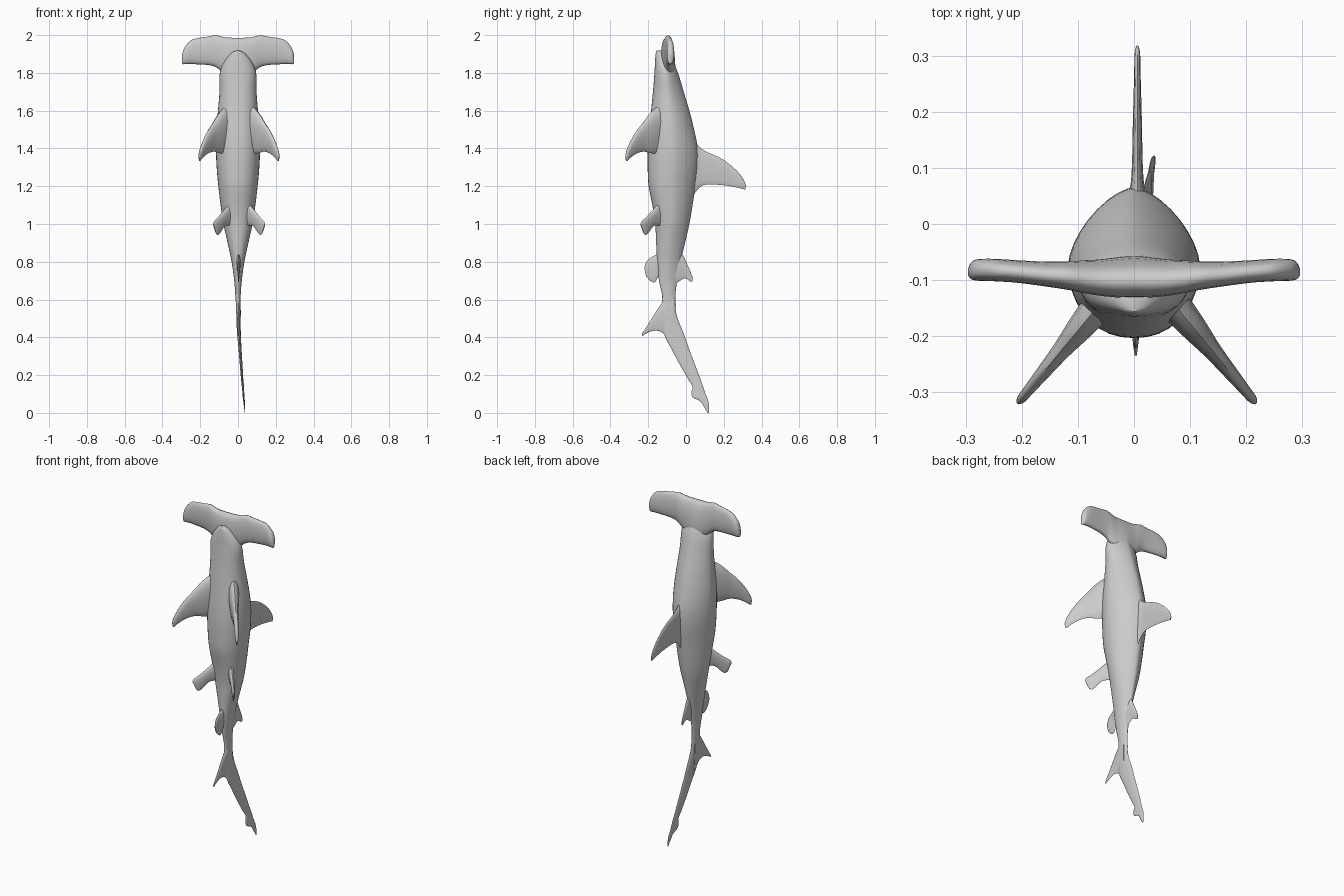
import bpy, bmesh, math
from mathutils import Vector


def refine(stations, n=5):
    """Smooth Catmull-Rom subdivision of a list of number tuples."""
    out, last = [], len(stations) - 1
    for i in range(last):
        p0, p1 = stations[max(i - 1, 0)], stations[i]
        p2, p3 = stations[i + 1], stations[min(i + 2, last)]
        for k in range(n):
            t = k / n
            out.append([0.5 * (2 * b + (c - a) * t + (2 * a - 5 * b + 4 * c - d) * t * t
                               + (3 * b - a - 3 * c + d) * t ** 3)
                        for a, b, c, d in zip(p0, p1, p2, p3)])
    out.append(list(stations[-1]))
    return out


def loft(name, rings):
    bm = bmesh.new()
    rows = [[bm.verts.new(p) for p in ring] for ring in rings]
    n = len(rows[0])
    for a, b in zip(rows, rows[1:]):
        for i in range(n):
            bm.faces.new((a[i], a[(i + 1) % n], b[(i + 1) % n], b[i]))
    bm.faces.new(rows[0])
    bm.faces.new(rows[-1])
    bmesh.ops.recalc_face_normals(bm, faces=bm.faces)
    mesh = bpy.data.meshes.new(name)
    bm.to_mesh(mesh)
    bm.free()
    obj = bpy.data.objects.new(name, mesh)
    bpy.context.collection.objects.link(obj)
    bpy.ops.object.select_all(action='DESELECT')
    obj.select_set(True)
    bpy.context.view_layer.objects.active = obj
    bpy.ops.object.shade_smooth_by_angle(angle=math.radians(50))
    return obj


def power(v, e):
    return math.copysign(abs(v) ** e, v)


def fin(name, origin, direction, ribs, n=16):
    """Ribs: (lead distance, lead z, trail distance, trail z, half thickness)."""
    o, d = Vector((*origin, 0)), Vector((*direction, 0)).normalized()
    side = Vector((-d.y, d.x, 0))
    rings = []
    for sl, zl, st, zt, h in refine(ribs):
        ring = []
        for i in range(n):
            a = 2 * math.pi * i / n
            u = (1 - math.cos(a)) / 2
            p = o + d * (sl + (st - sl) * u) + side * (h * math.sin(a) * (1.25 - 0.6 * u))
            p.z = zl + (zt - zl) * u
            ring.append(p)
        rings.append(ring)
    return loft(name, rings)


# Body: z, belly y, back y, half width
body = [(1.918, -.156, -.12, .006), (1.905, -.16, -.10, .035), (1.86, -.164, -.07, .072),
        (1.80, -.167, -.042, .096), (1.70, -.175, -.012, .098), (1.60, -.185, .018, .106),
        (1.50, -.195, .043, .115), (1.40, -.202, .063, .117), (1.30, -.203, .064, .113),
        (1.20, -.198, .05, .104), (1.10, -.178, .035, .092), (1.00, -.163, .018, .077),
        (.90, -.158, -.005, .055), (.80, -.153, -.028, .034), (.70, -.143, -.047, .02),
        (.62, -.126, -.056, .014), (.56, -.13, -.052, .01)]
rings = []
for z, y0, y1, w in refine(body, 4):
    mid, ring = y0 + .5 * (y1 - y0), []
    for i in range(36):
        a = 2 * math.pi * i / 36
        e = 2 / 1.55 if math.sin(a) > 0 else 2 / 2.2
        ring.append((w * power(math.cos(a), e), mid + (y1 - y0) / 2 * power(math.sin(a), e), z))
    rings.append(ring)
loft("body", rings)

# Hammer head: x, leading z, trailing z, leading y, trailing y, half thickness
half = [(0, 1.986, 1.74, -.102, -.085, .036), (.03, 1.986, 1.76, -.102, -.088, .035),
        (.06, 1.987, 1.785, -.101, -.09, .032), (.09, 1.993, 1.81, -.098, -.09, .029),
        (.12, 1.999, 1.832, -.094, -.09, .025), (.16, 1.992, 1.842, -.091, -.087, .022),
        (.21, 1.985, 1.845, -.086, -.083, .02), (.25, 1.972, 1.847, -.083, -.081, .02),
        (.28, 1.94, 1.846, -.082, -.082, .019), (.291, 1.915, 1.846, -.083, -.084, .014),
        (.296, 1.895, 1.852, -.085, -.087, .005)]
full = [(-s[0], *s[1:]) for s in reversed(half[1:])] + half
rings = []
for x, zl, zt, yl, yt, h in refine(full, 3):
    ring = []
    for i in range(20):
        a = 2 * math.pi * i / 20
        u = (1 - math.cos(a)) / 2
        ring.append((x, yl + (yt - yl) * u + h * power(math.sin(a), .8), zl + (zt - zl) * u))
    rings.append(ring)
loft("hammer_head", rings)

# Paired fins
pectoral = [(-.03, 1.63, -.03, 1.37, .03), (.03, 1.59, .03, 1.375, .024), (.08, 1.54, .08, 1.383, .017),
            (.13, 1.49, .13, 1.372, .013), (.17, 1.435, .17, 1.35, .01), (.195, 1.39, .19, 1.335, .008),
            (.204, 1.36, .2, 1.333, .003)]
pelvic = [(-.03, 1.13, -.03, .985, .018), (.02, 1.10, .02, .993, .014), (.06, 1.067, .05, .985, .011),
          (.10, 1.035, .08, .955, .009), (.13, 1.015, .10, .942, .007), (.138, 1.0, .115, .948, .003)]
for side, label in ((1, "left"), (-1, "right")):
    fin(label + "_pectoral_fin", (.005 + side * .083, -.163), (side * .128, -.155), pectoral)
    fin(label + "_pelvic_fin", (.006 + side * .045, -.138), (side * .09, -.1), pelvic)

# Fins on the midline
fin("dorsal_fin", (.006, 0), (0, 1), [
    (.02, 1.47, .02, 1.12, .022), (.06, 1.42, .06, 1.18, .014), (.10, 1.387, .10, 1.208, .01),
    (.19, 1.345, .19, 1.206, .008), (.265, 1.286, .255, 1.196, .006),
    (.305, 1.235, .30, 1.186, .005), (.318, 1.2, .314, 1.182, .002)])
fin("second_dorsal_fin", (.003, 0), (0, 1), [
    (-.06, .87, -.06, .68, .014), (-.02, .84, -.03, .70, .009), (.005, .79, -.005, .713, .006),
    (.025, .745, .022, .697, .004), (.036, .715, .034, .695, .002)])
fin("anal_fin", (.003, 0), (0, -1), [
    (.12, .86, .12, .71, .014), (.155, .84, .145, .722, .01), (.185, .823, .165, .692, .007),
    (.21, .80, .19, .70, .006), (.221, .765, .212, .725, .003)])
fin("lower_tail_lobe", (.003, 0), (0, -1), [
    (.07, .62, .07, .36, .012), (.11, .60, .11, .41, .01), (.14, .565, .14, .432, .008),
    (.175, .51, .175, .434, .006), (.21, .455, .21, .42, .005), (.234, .42, .234, .406, .002)])

# Upper tail lobe: z, front y, rear y, x, half thickness
tail = [(.62, -.122, -.058, 0, .013), (.52, -.125, -.05, .002, .011), (.42, -.117, -.012, .006, .009),
        (.335, -.075, .018, .011, .008), (.25, -.03, .05, .017, .007), (.18, .01, .076, .022, .006),
        (.14, .034, .09, .026, .006), (.11, .029, .10, .028, .005), (.082, .036, .111, .03, .005),
        (.062, .075, .118, .032, .004), (.03, .096, .122, .035, .003), (0, .114, .121, .037, .001)]
rings = []
for z, y0, y1, x, h in refine(tail):
    ring = []
    for i in range(16):
        a = 2 * math.pi * i / 16
        ring.append((x + h * math.sin(a), (y0 + y1) / 2 + (y1 - y0) / 2 * math.cos(a), z))
    rings.append(ring)
loft("upper_tail_lobe", rings)
